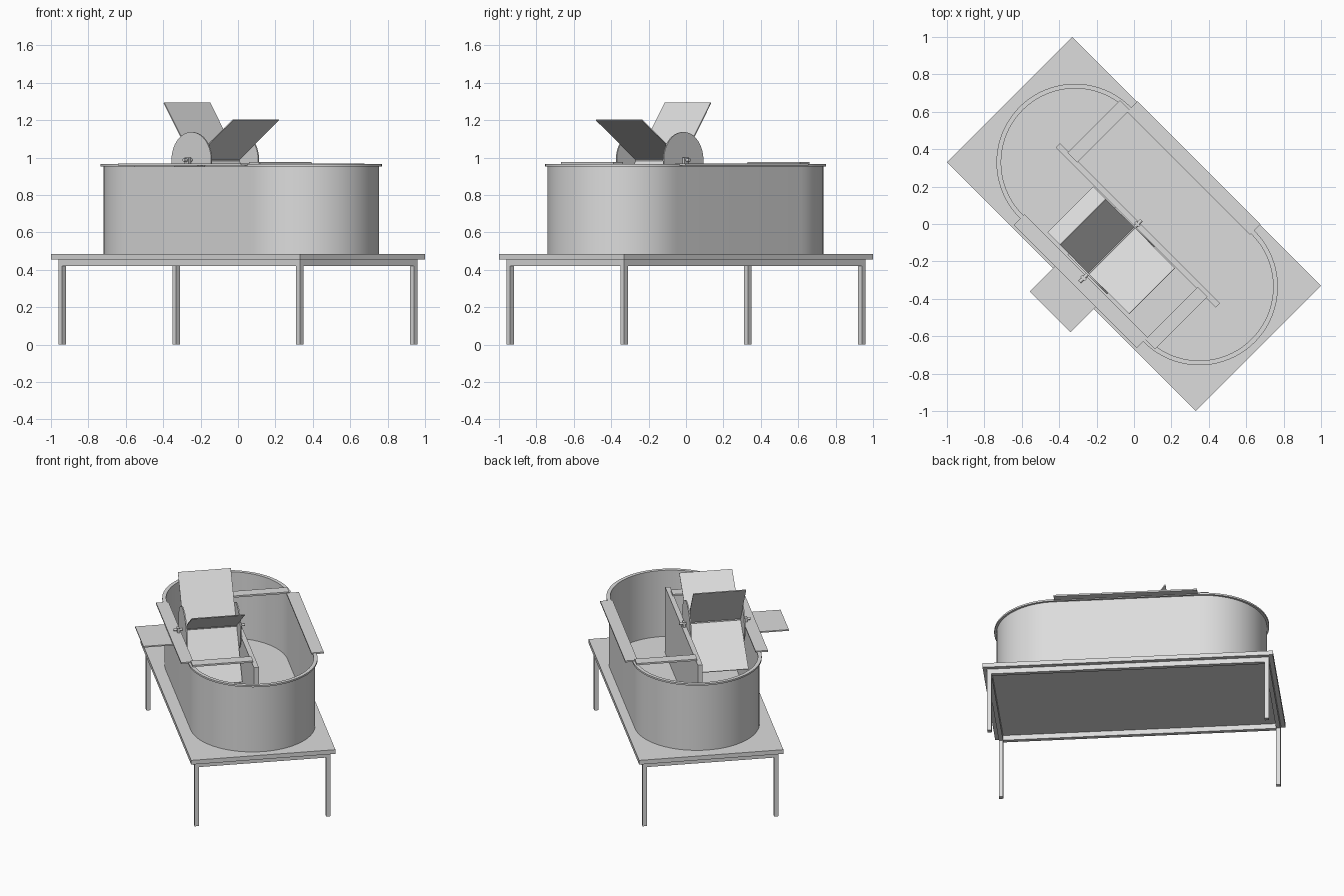
import bpy, bmesh, math
from mathutils import Matrix, Vector

if "Cube" in bpy.data.objects:
    bpy.data.objects.remove(bpy.data.objects["Cube"])

# Everything is laid out along the table (u = length, v = width), then turned 45 degrees
TURN = Matrix.Rotation(math.radians(-45), 4, 'Z')
CU, CV = 0.014, 0.01          # tank centre
SHAFT_Z = 0.986

grey = bpy.data.materials.new("light grey")
grey.diffuse_color = (0.72, 0.72, 0.72, 1)
grey.use_nodes = True
grey.node_tree.nodes["Principled BSDF"].inputs["Base Color"].default_value = grey.diffuse_color


def finish(name, bm, smooth=False):
    bmesh.ops.recalc_face_normals(bm, faces=bm.faces)
    bm.transform(TURN)
    me = bpy.data.meshes.new(name)
    bm.to_mesh(me)
    bm.free()
    me.materials.append(grey)
    if smooth:
        me.shade_smooth()
        me.set_sharp_from_angle(angle=math.radians(35))
    ob = bpy.data.objects.new(name, me)
    bpy.context.collection.objects.link(ob)
    return ob


def box(name, u, v, z, tilt=None):
    """Box from ranges; tilt = (angle, pivot) turns it about the v axis."""
    bm = bmesh.new()
    bmesh.ops.create_cube(bm, size=1)
    for p in bm.verts:
        p.co = Vector(r[0] if c < 0 else r[1] for c, r in zip(p.co, (u, v, z)))
    if tilt:
        bmesh.ops.rotate(bm, verts=bm.verts, cent=tilt[1],
                         matrix=Matrix.Rotation(-tilt[0], 3, 'Y'))
    return finish(name, bm)


def rod(name, radius, v0, v1, sides):
    """Cylinder on the wheel axis."""
    bm = bmesh.new()
    bmesh.ops.create_cone(bm, cap_ends=True, segments=sides, radius1=radius,
                          radius2=radius, depth=v1 - v0)
    bm.transform(Matrix.Translation((CU, (v0 + v1) / 2, SHAFT_Z))
                 @ Matrix.Rotation(math.pi / 2, 4, 'X'))
    return finish(name, bm, True)


# Table top
box("table_top", (-0.941, 0.941), (-0.473, 0.473), (0.455, 0.485))

# Table legs and apron rails
LU, LV, H = 0.899, 0.431, 0.014
for su in (-1, 1):
    for sv in (-1, 1):
        box("table_leg", (su * LU - H, su * LU + H), (sv * LV - H, sv * LV + H), (0, 0.455))
    box("end_rail", (su * LU - H, su * LU + H), (-LV + H, LV - H), (0.42, 0.455))
for sv in (-1, 1):
    box("side_rail", (-LU + H, LU - H), (sv * LV - H, sv * LV + H), (0.42, 0.455))

# Tank: an oval outline swept through a wall-and-rim profile
bm = bmesh.new()
N, HALF = 40, 0.47
profile = [(0.405, 0.485), (0.405, 0.953), (0.42, 0.953),
           (0.42, 0.965), (0.395, 0.965), (0.395, 0.494)]
rings = []
for r, z in profile:
    ring = []
    for side in (1, -1):
        for i in range(N + 1):
            a = -math.pi / 2 + math.pi * i / N
            ring.append(bm.verts.new((CU + side * (HALF + r * math.cos(a)),
                                      CV + side * r * math.sin(a), z)))
    rings.append(ring)
for a, b in zip(rings, rings[1:]):
    for i in range(len(a)):
        j = (i + 1) % len(a)
        bm.faces.new((a[i], a[j], b[j], b[i]))
bm.faces.new(rings[0])
bm.faces.new(rings[-1])
finish("tank", bm, True)

# Central divider wall
box("divider_wall", (-0.585, 0.625), (CV - 0.016, CV + 0.016), (0.494, 0.964))

# Plates along both long rims, and the drive shelf
for s in (-1, 1):
    v = sorted((CV + s * 0.387, CV + s * 0.468))
    box("rim_plate", (-0.45, 0.48), v, (0.958, 0.969))
box("drive_shelf", (-0.138, 0.17), (-0.65, -0.42), (0.949, 0.958))

# Cross bars from rim to divider
box("front_cross_bar", (0.48, 0.552), (-0.395, 0.002), (0.965, 0.977))
box("back_cross_bar", (-0.52, -0.447), (0.018, 0.415), (0.965, 0.977))

# Paddle wheel: shaft, bearings, end discs, four paddles
rod("wheel_shaft", 0.009, -0.425, 0.042, 20)
for v in (-0.395, 0.012):
    box("shaft_bearing", (CU - 0.016, CU + 0.016), (v - 0.008, v + 0.008), (0.964, 0.999))
for v in (-0.363, -0.008):
    rod("wheel_disc", 0.15, v - 0.004, v + 0.004, 64)
for k in range(4):
    box("paddle", (CU, CU + 0.375), (-0.359, -0.012), (SHAFT_Z - 0.003, SHAFT_Z + 0.003),
        (math.radians(35 + 90 * k), (CU, 0, SHAFT_Z)))
